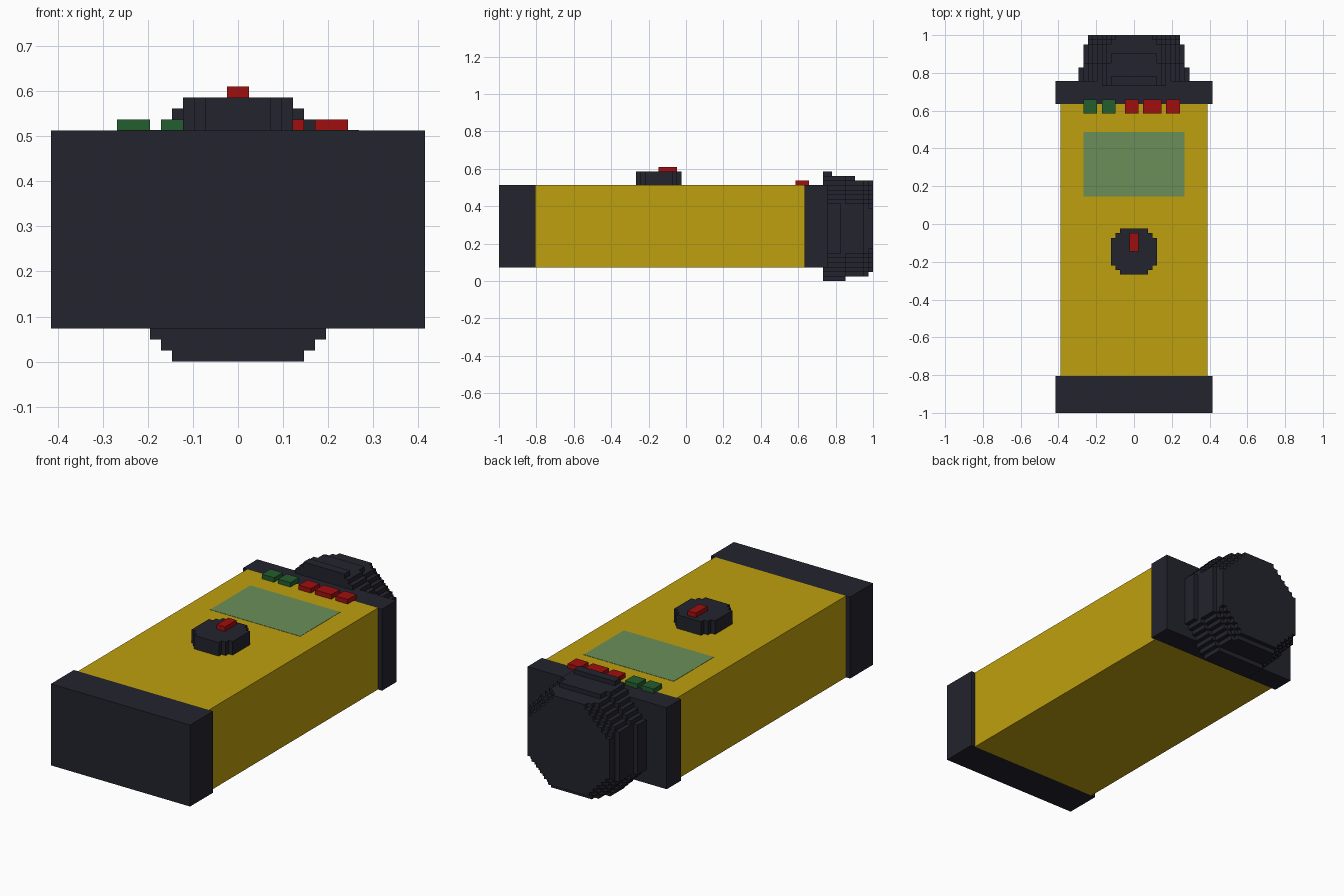
import bpy
import bmesh
from mathutils import Vector

U = 2 / 82  # one block of the stepped grid

old = bpy.data.objects.get("Cube")
if old:
    bpy.data.objects.remove(old, do_unlink=True)


def material(name, rgb):
    linear = [((c / 255 + 0.055) / 1.055) ** 2.4 if c > 10 else c / 255 / 12.92 for c in rgb]
    mat = bpy.data.materials.new(name)
    mat.use_nodes = True
    mat.diffuse_color = (*linear, 1)
    mat.node_tree.nodes["Principled BSDF"].inputs["Base Color"].default_value = (*linear, 1)
    return mat


yellow = material("yellow", (190, 160, 14))
dark = material("dark rubber", (35, 35, 46))
red = material("red", (160, 15, 15))
green = material("green", (36, 94, 46))
glass = material("screen green", (107, 143, 90))


def finish(name, bm, mat):
    bmesh.ops.recalc_face_normals(bm, faces=bm.faces)
    mesh = bpy.data.meshes.new(name)
    bm.to_mesh(mesh)
    bm.free()
    mesh.materials.append(mat)
    obj = bpy.data.objects.new(name, mesh)
    bpy.context.collection.objects.link(obj)
    return obj


def box(name, x, y, z, mat):
    """Box from (low, high) ranges in blocks."""
    bm = bmesh.new()
    bmesh.ops.create_cube(bm, size=1)
    for v in bm.verts:
        v.co = Vector([(a + b) / 2 + c * (b - a) for (a, b), c in zip((x, y, z), v.co)]) * U
    return finish(name, bm, mat)


def stepped_outline(low, high, width, diag_low, diag_high):
    """Octagon with staircase corners, as (across, along) points."""
    side = []
    for row in range(low, high):
        reach = diag_low + row if row < 0 else diag_high - row - 1
        half = min(width, reach)
        if side and side[-1][0] == half:
            side[-1] = (half, row + 1)
        else:
            side += [(half, row), (half, row + 1)]
    return side + [(-a, b) for a, b in reversed(side)]


def add_prism(bm, points, offset):
    face = bm.faces.new([bm.verts.new(Vector(p) * U) for p in points])
    made = bmesh.ops.extrude_face_region(bm, geom=[face])["geom"]
    verts = [g for g in made if isinstance(g, bmesh.types.BMVert)]
    bmesh.ops.translate(bm, verts=verts, vec=Vector(offset) * U)


# Body and end caps
HEIGHT = (3, 21)
box("body", (-16, 16), (-33, 26), HEIGHT, yellow)
box("front_cap", (-17, 17), (-41, -33), HEIGHT, dark)
box("back_cap", (-17, 17), (26, 31), HEIGHT, dark)

# Tapering stepped drum: end, bottom, top, half width, diagonal reach
bm = bmesh.new()
for end, low, high, width, diag in [
    (32, -12, 12, 12, 18), (34, -12, 11, 12, 18), (35, -12, 11, 11, 18),
    (37, -11, 11, 11, 17), (39, -11, 10, 11, 17), (40, -11, 10, 10, 16),
    (41, -10, 10, 10, 15),
]:
    outline = stepped_outline(low, high, width, diag, diag - 1)
    add_prism(bm, [(a, 30, b + 12) for a, b in outline], (0, end - 30, 0))
finish("back_drum", bm, dark)

# Dial with pointer
bm = bmesh.new()
add_prism(bm, [(a, b - 6, 21) for a, b in stepped_outline(-5, 5, 5, 8, 8)], (0, 0, 3))
finish("dial", bm, dark)
box("dial_pointer", (-1, 1), (-6, -2), (24, 25), red)

# Screen plate
box("screen", (-11, 11), (6, 20), (20.95, 21.06), glass)

# Button row
for i, (a, b, mat) in enumerate([
    (-11, -8, green), (-7, -4, green), (-2, 1, red), (2, 6, red), (7, 10, red),
]):
    box(f"button_{i + 1}", (a, b), (24, 27), (21, 22), mat)
